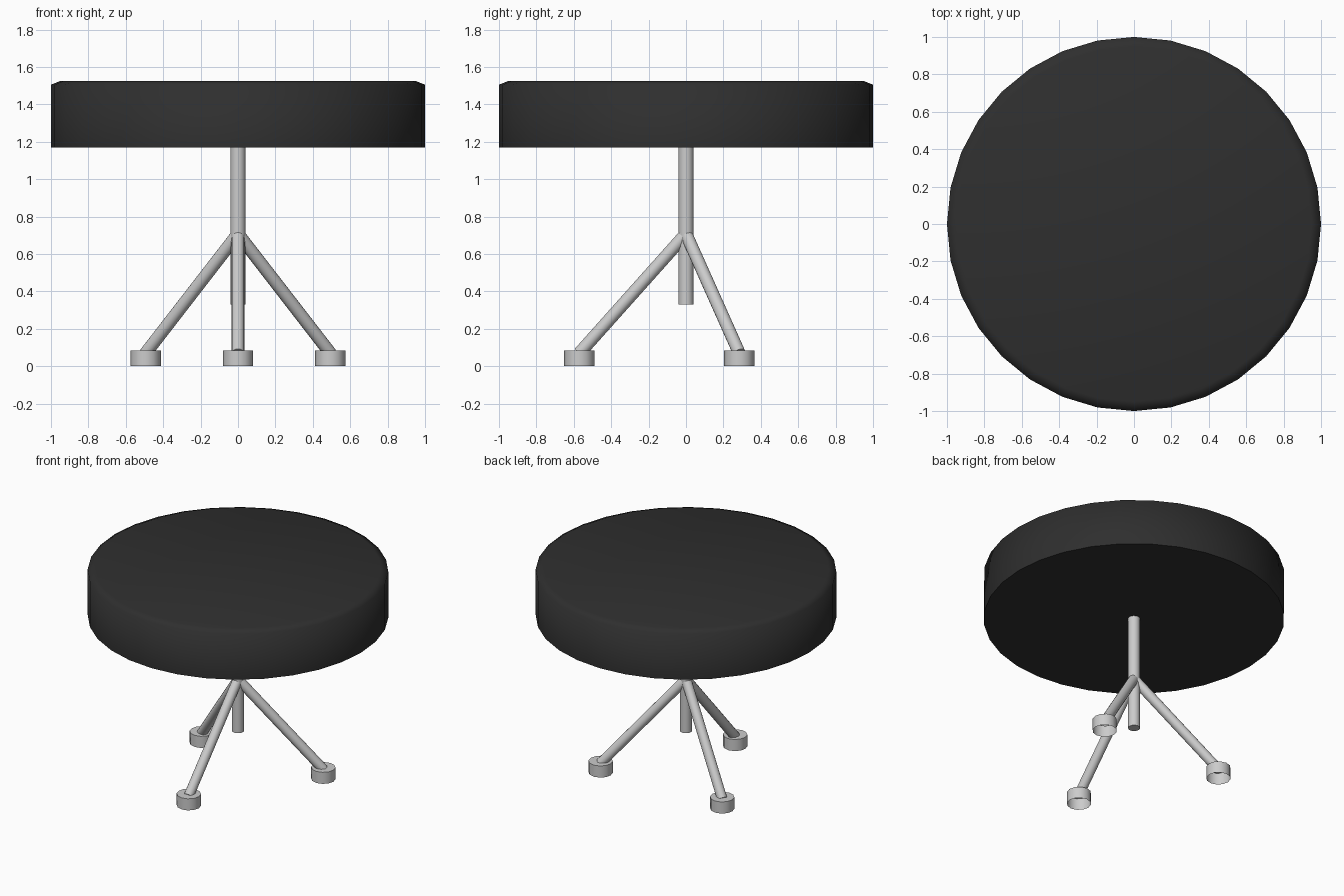
import bpy, bmesh, math
from mathutils import Vector

if "Cube" in bpy.data.objects:
    bpy.data.objects.remove(bpy.data.objects["Cube"])


def add_object(name, bm, angle=40):
    mesh = bpy.data.meshes.new(name)
    bm.to_mesh(mesh)
    bm.free()
    ob = bpy.data.objects.new(name, mesh)
    bpy.context.collection.objects.link(ob)
    bpy.ops.object.select_all(action='DESELECT')
    ob.select_set(True)
    bpy.context.view_layer.objects.active = ob
    bpy.ops.object.shade_smooth_by_angle(angle=math.radians(angle))
    return ob


def lathe(name, profile, sides, center=(0, 0), cap_bottom=True, angle=40):
    """Stack rings of (radius, z), capped on top and optionally below."""
    bm = bmesh.new()
    rings = []
    for r, z in profile:
        rings.append([bm.verts.new((center[0] + r * math.cos(math.tau * i / sides),
                                    center[1] + r * math.sin(math.tau * i / sides), z))
                      for i in range(sides)])
    for low, high in zip(rings, rings[1:]):
        for i in range(sides):
            j = (i + 1) % sides
            bm.faces.new((low[i], low[j], high[j], high[i]))
    bm.faces.new(rings[-1])
    if cap_bottom:
        bm.faces.new(rings[0][::-1])
    return add_object(name, bm, angle)


def rod(name, start, end, radius, sides=16):
    start, end = Vector(start), Vector(end)
    axis = end - start
    bm = bmesh.new()
    bmesh.ops.create_cone(bm, cap_ends=True, segments=sides, radius1=radius,
                          radius2=radius, depth=axis.length)
    bm.transform(axis.to_track_quat('Z', 'Y').to_matrix().to_4x4())
    bmesh.ops.translate(bm, verts=bm.verts, vec=(start + end) / 2)
    return add_object(name, bm)


# Padded round seat with a soft chamfered top rim
seat = lathe("seat", [(1.0, 1.17), (1.0, 1.505), (0.95, 1.525)], 32, angle=75)
black = bpy.data.materials.new("black_padding")
black.diffuse_color = (0.028, 0.028, 0.028, 1)
black.use_nodes = True
black.node_tree.nodes["Principled BSDF"].inputs["Base Color"].default_value = black.diffuse_color
seat.data.materials.append(black)

# Central post, ending above the floor
lathe("post", [(0.04, 0.33), (0.04, 1.18)], 16)

# Three splayed legs, each in an open-bottomed foot cap
for name, deg in (("front", -90), ("back_right", 30), ("back_left", 150)):
    x, y = 0.57 * math.cos(math.radians(deg)), 0.57 * math.sin(math.radians(deg))
    rod(name + "_leg", (0, 0, 0.708), (x, y, 0.07), 0.034)
    lathe(name + "_foot", [(0.081, 0.0), (0.081, 0.085)], 12, (x, y), cap_bottom=False)
